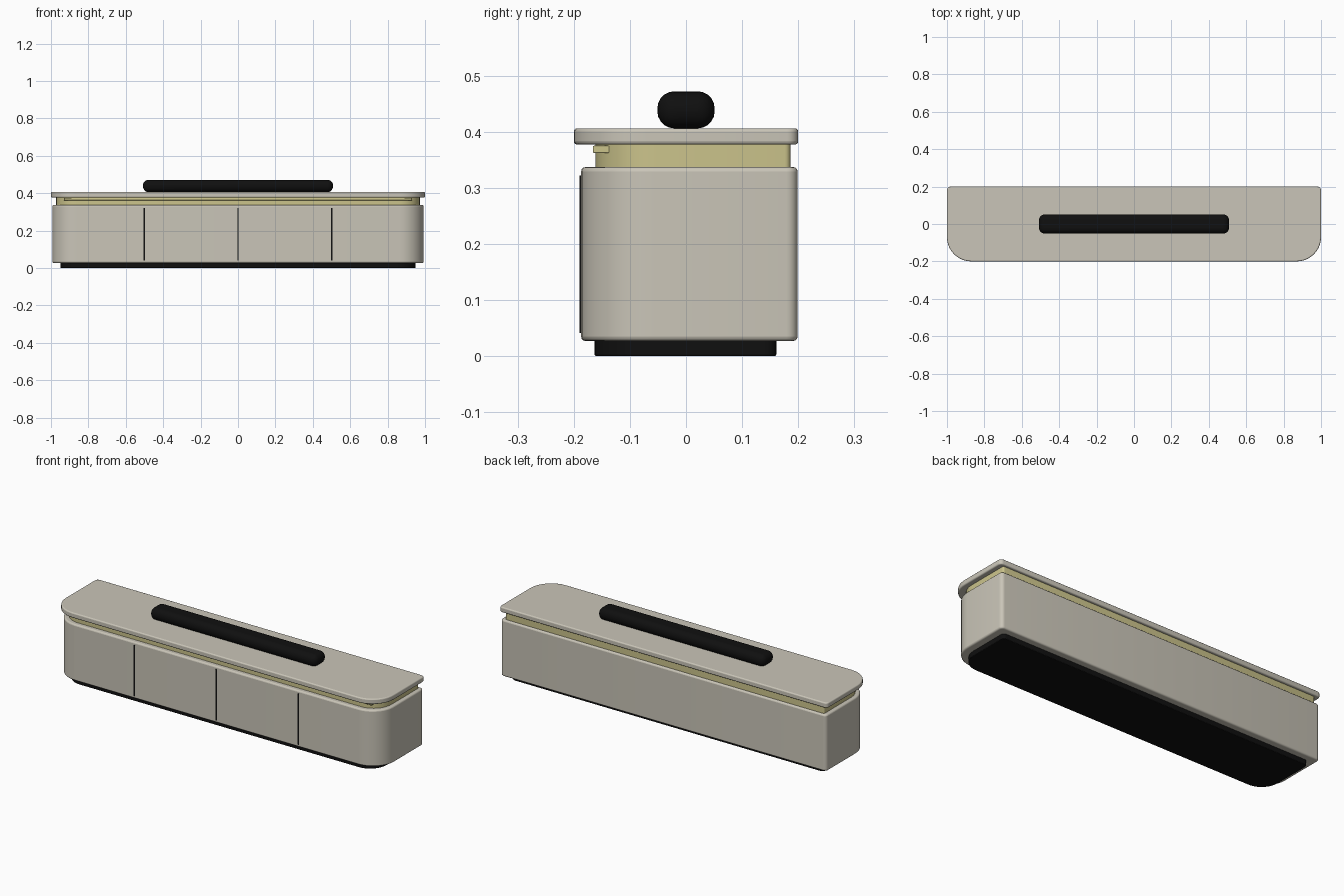
import bpy, bmesh, math

if "Cube" in bpy.data.objects:
    bpy.data.objects.remove(bpy.data.objects["Cube"])


def material(name, rgb):
    m = bpy.data.materials.new(name)
    m.diffuse_color = (*rgb, 1)
    m.use_nodes = True
    m.node_tree.nodes["Principled BSDF"].inputs["Base Color"].default_value = m.diffuse_color
    return m


cream = material("warm_cream", (0.59, 0.56, 0.48))
gold = material("pale_gold", (0.60, 0.55, 0.26))
black = material("black", (0.005, 0.005, 0.005))


def finish(obj, mat, bevel, segments):
    obj.data.materials.append(mat)
    if bevel:
        mod = obj.modifiers.new("soft_edges", "BEVEL")
        mod.width, mod.segments = bevel, segments
        mod.limit_method, mod.angle_limit = "ANGLE", math.radians(40)
    bpy.ops.object.select_all(action="DESELECT")
    obj.select_set(True)
    bpy.context.view_layer.objects.active = obj
    bpy.ops.object.shade_smooth_by_angle(angle=math.radians(35))


def slab(name, half_x, y0, y1, z0, z1, front_r, back_r, mat, bevel=0.0, segments=3):
    """Plan outline with large front corners and small back corners, extruded up."""
    corners = [(half_x, y0, front_r, -90), (half_x, y1, back_r, 0),
               (-half_x, y1, back_r, 90), (-half_x, y0, front_r, 180)]
    bm = bmesh.new()
    ring = []
    for x, y, r, start in corners:
        cx = x - math.copysign(r, x)
        cy = y + r if y == y0 else y - r
        steps = 10 if r > 0.05 else 5
        for i in range(steps + 1):
            a = math.radians(start + 90 * i / steps)
            ring.append(bm.verts.new((cx + r * math.cos(a), cy + r * math.sin(a), z0)))
    face = bm.faces.new(ring)
    top = bmesh.ops.extrude_face_region(bm, geom=[face])["geom"]
    bmesh.ops.translate(bm, vec=(0, 0, z1 - z0),
                        verts=[g for g in top if isinstance(g, bmesh.types.BMVert)])
    bmesh.ops.recalc_face_normals(bm, faces=bm.faces)
    mesh = bpy.data.meshes.new(name)
    bm.to_mesh(mesh)
    bm.free()
    obj = bpy.data.objects.new(name, mesh)
    bpy.context.collection.objects.link(obj)
    finish(obj, mat, bevel, segments)


def box(name, x0, x1, y0, y1, z0, z1, mat, bevel=0.0, segments=3):
    bpy.ops.mesh.primitive_cube_add(
        size=1, location=((x0 + x1) / 2, (y0 + y1) / 2, (z0 + z1) / 2))
    obj = bpy.context.object
    obj.name = name
    obj.scale = (x1 - x0, y1 - y0, z1 - z0)
    bpy.ops.object.transform_apply(location=False, rotation=False, scale=True)
    finish(obj, mat, bevel, segments)


# Stacked counter: recessed plinth, body, recessed band, worktop
slab("plinth", 0.95, -0.163, 0.161, 0.0, 0.035, 0.10, 0.02, black, 0.003, 2)
slab("counter_body", 0.993, -0.187, 0.199, 0.027, 0.337, 0.13, 0.02, cream, 0.008)
slab("recessed_band", 0.972, -0.161, 0.186, 0.33, 0.38, 0.11, 0.01, gold)
slab("worktop", 1.0, -0.2, 0.2, 0.377, 0.406, 0.13, 0.02, cream, 0.006)

# Light strip tucked under the front lip of the worktop
box("light_strip", -0.93, 0.93, -0.166, -0.124, 0.362, 0.375, gold, 0.002, 2)

# Padded bar resting on the worktop
box("top_pad", -0.508, 0.508, -0.051, 0.051, 0.406, 0.472, black, 0.03, 5)

# Vertical panel seams on the front
for i, x in enumerate((-0.5, 0.0, 0.5)):
    box(f"front_seam_{i + 1}", x - 0.004, x + 0.004, -0.190, -0.184, 0.041, 0.322, black)
